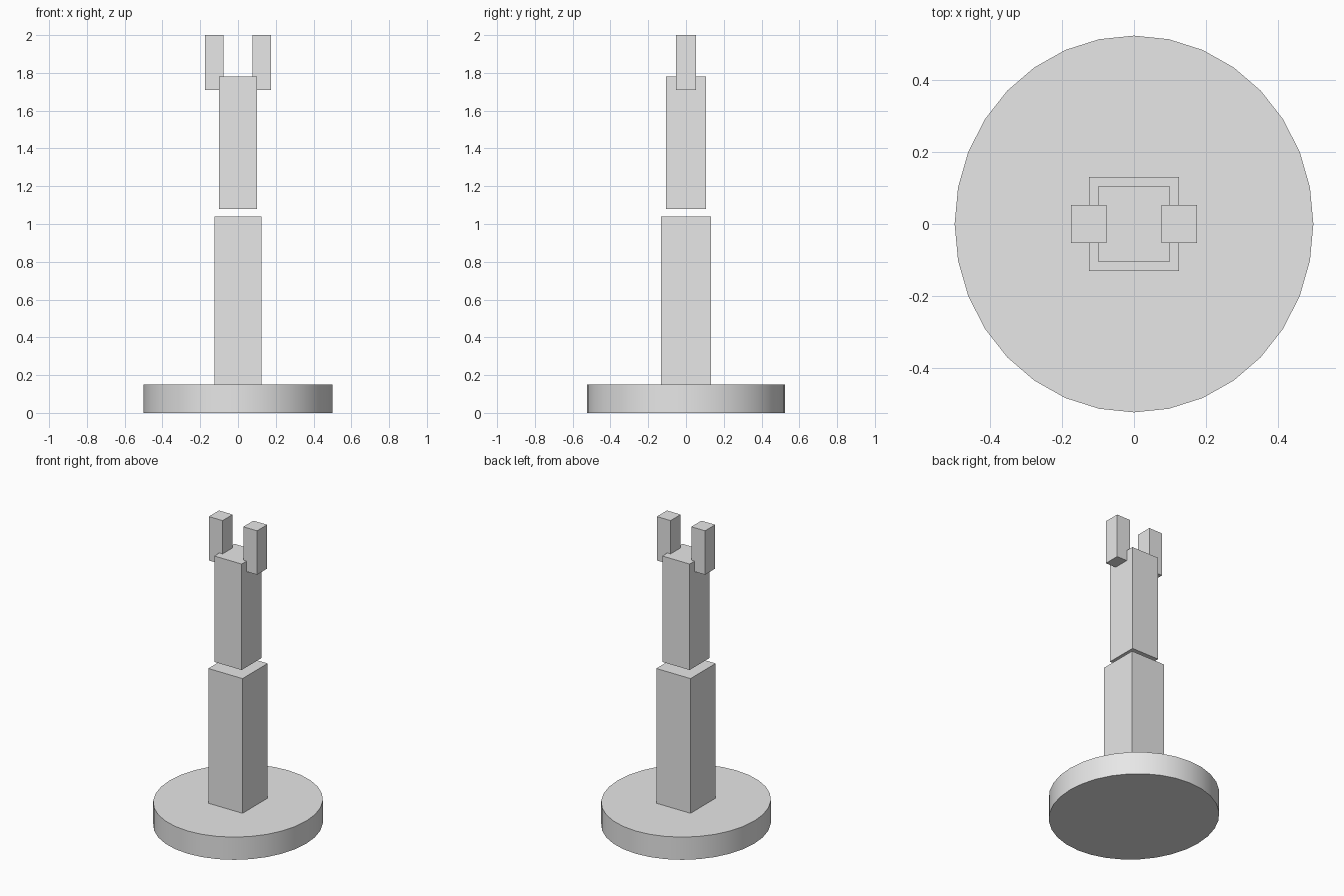
import bpy

# Remove the default cube
cube = bpy.data.objects.get("Cube")
if cube:
    bpy.data.objects.remove(cube, do_unlink=True)

# Single plain grey
GREY = (0.8, 0.8, 0.8, 1.0)
grey = bpy.data.materials.new("plain_grey")
grey.use_nodes = True
grey.diffuse_color = GREY
grey.node_tree.nodes["Principled BSDF"].inputs["Base Color"].default_value = GREY

DEPTH = 1.05  # every part is slightly deeper than it is wide


def finish(name):
    obj = bpy.context.object
    obj.name = name
    obj.data.name = name
    obj.data.materials.append(grey)
    bpy.ops.object.transform_apply(location=False, rotation=False, scale=True)
    return obj


def box(name, x, width, bottom, top):
    bpy.ops.mesh.primitive_cube_add(size=1, location=(x, 0, (bottom + top) / 2))
    bpy.context.object.scale = (width, width * DEPTH, top - bottom)
    return finish(name)


# Round base with smooth rim and sharp edges
bpy.ops.mesh.primitive_cylinder_add(vertices=32, radius=0.5, depth=0.15, location=(0, 0, 0.075))
bpy.context.object.scale.y = DEPTH
finish("round_base")
bpy.ops.object.shade_smooth_by_angle()

# Two column segments with a small gap between them
box("lower_column", 0, 0.25, 0.14, 1.04)
box("upper_column", 0, 0.2, 1.08, 1.78)

# Pair of gripper prongs
for side, sign in (("left", 1), ("right", -1)):
    box(side + "_prong", sign * 0.126, 0.1, 1.71, 2.0)
